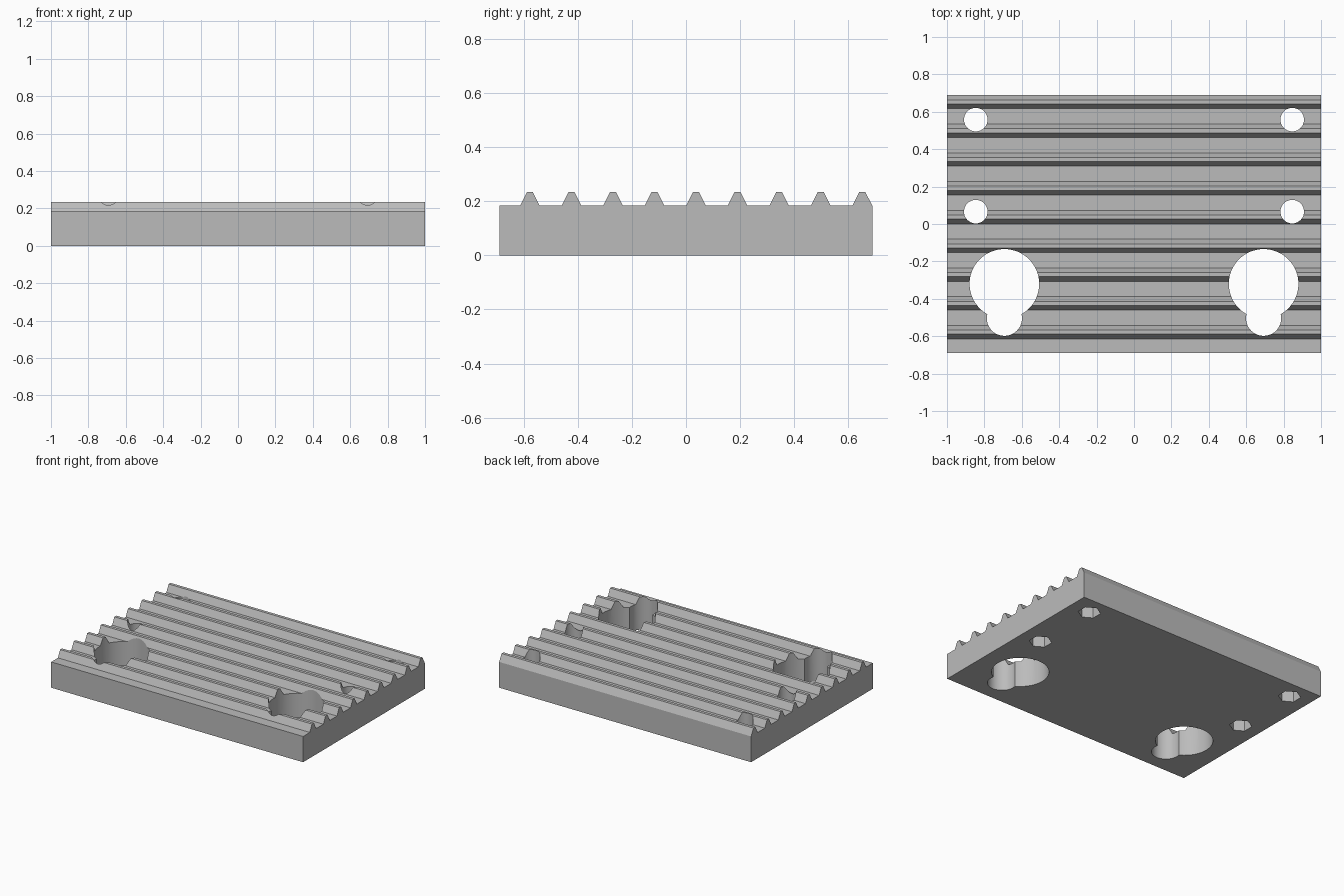
import bpy, bmesh, math

cube = bpy.data.objects.get("Cube")
if cube:
    bpy.data.objects.remove(cube, do_unlink=True)

grey = bpy.data.materials.new("plain_grey")
grey.use_nodes = True
colour = (0.5, 0.5, 0.5, 1)
grey.diffuse_color = colour
grey.node_tree.nodes["Principled BSDF"].inputs["Base Color"].default_value = colour

HALF_Y, BASE, TOP = 0.69, 0.185, 0.235
FIRST, PITCH, TEETH = -0.578, 0.1538, 9


def finish(bm, name):
    bmesh.ops.recalc_face_normals(bm, faces=bm.faces)
    mesh = bpy.data.meshes.new(name)
    bm.to_mesh(mesh)
    bm.free()
    obj = bpy.data.objects.new(name, mesh)
    bpy.context.collection.objects.link(obj)
    mesh.materials.append(grey)
    return obj


def cutter(name, x, y, radius, low, high, sides):
    """Upright prism used as a hole; the first corner points along y."""
    bm = bmesh.new()
    ring = []
    for i in range(sides):
        a = math.pi / 2 + math.tau * i / sides
        ring.append(bm.verts.new((x + radius * math.cos(a), y + radius * math.sin(a), low)))
    face = bm.faces.new(ring)
    out = bmesh.ops.extrude_face_region(bm, geom=[face])
    moved = [v for v in out["geom"] if isinstance(v, bmesh.types.BMVert)]
    bmesh.ops.translate(bm, verts=moved, vec=(0, 0, high - low))
    obj = finish(bm, name)
    obj.hide_render = True
    return obj


# Ridged plate: side profile with evenly spaced teeth, extruded across x
profile = [(-HALF_Y, 0), (-HALF_Y, BASE)]
for i in range(TEETH):
    c = FIRST + i * PITCH
    profile += [(c - 0.036, BASE), (c - 0.011, TOP), (c + 0.011, TOP)]
    profile.append((min(c + 0.036, HALF_Y), BASE))
profile[-1] = (HALF_Y, BASE)
profile.append((HALF_Y, 0))
bm = bmesh.new()
side = bm.faces.new([bm.verts.new((-1, y, z)) for y, z in profile])
out = bmesh.ops.extrude_face_region(bm, geom=[side])
moved = [v for v in out["geom"] if isinstance(v, bmesh.types.BMVert)]
bmesh.ops.translate(bm, verts=moved, vec=(2, 0, 0))
plate = finish(bm, "ridged_plate")

# Mirrored holes: keyholes at the front, bolt holes with hexagonal nut pockets behind
cutters = []
for sx, label in ((-1, "right"), (1, "left")):
    cutters.append(cutter(f"{label}_keyhole_round", sx * 0.693, -0.32, 0.186, -0.1, 0.4, 64))
    cutters.append(cutter(f"{label}_keyhole_slot", sx * 0.693, -0.504, 0.094, -0.1, 0.4, 48))
    for y, row in ((0.558, "back"), (0.066, "middle")):
        cutters.append(cutter(f"{label}_{row}_bolt_hole", sx * 0.846, y, 0.063, -0.1, 0.4, 40))
        cutters.append(cutter(f"{label}_{row}_nut_pocket", sx * 0.846, y, 0.074, -0.1, 0.1, 6))

# Apply the cuts, then remove the helpers
bpy.context.view_layer.objects.active = plate
plate.select_set(True)
for c in cutters:
    mod = plate.modifiers.new(c.name, 'BOOLEAN')
    mod.operation = 'DIFFERENCE'
    mod.solver = 'EXACT'
    mod.object = c
    bpy.ops.object.modifier_apply(modifier=mod.name)
    bpy.data.objects.remove(c, do_unlink=True)

# Smooth hole walls, crisp ridges
bpy.ops.object.select_all(action='DESELECT')
plate.select_set(True)
bpy.ops.object.shade_smooth_by_angle(angle=math.radians(20))
